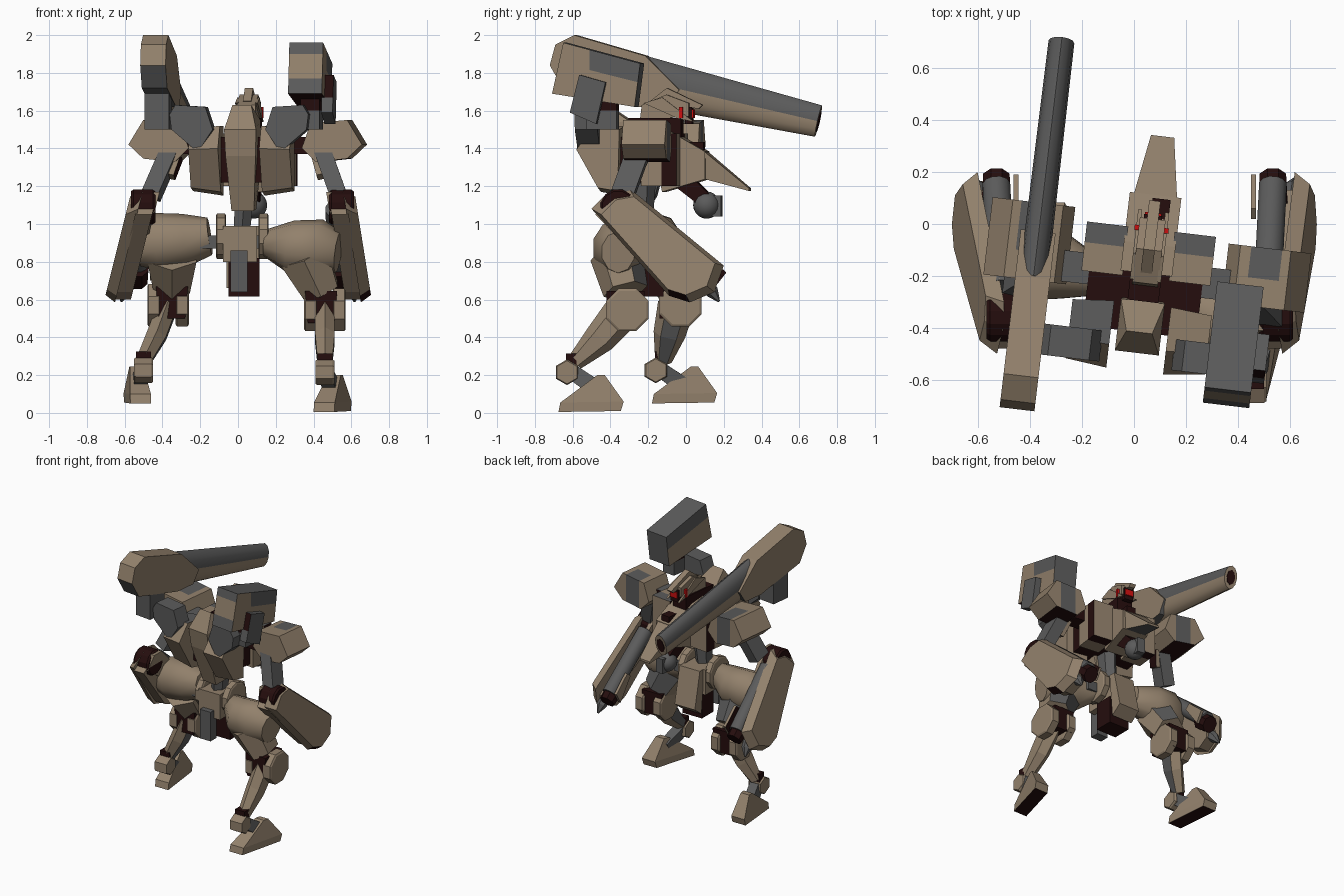
import bpy, bmesh, math
from mathutils import Vector, Matrix

if "Cube" in bpy.data.objects:
    bpy.data.objects.remove(bpy.data.objects["Cube"])

TAN, GRAY, DARK, RED = range(4)
MATS = []
for label, col in (("tan_armor", (0.29, 0.22, 0.15)), ("gray_metal", (0.105, 0.105, 0.105)),
                   ("dark_red_frame", (0.018, 0.004, 0.004)), ("red_eye", (0.6, 0.005, 0.005))):
    m = bpy.data.materials.new(label)
    m.diffuse_color = (*col, 1)
    m.use_nodes = True
    m.node_tree.nodes["Principled BSDF"].inputs["Base Color"].default_value = m.diffuse_color
    MATS.append(m)

WORLD = Matrix.Identity(4)
BODY = Matrix.Translation((0.07, 0, 0)) @ Matrix.Rotation(math.radians(-6.8), 4, 'Z')  # twisted torso


def finish(name, bm, mat, frame, cuts=(), rule=None, smooth=False):
    bmesh.ops.recalc_face_normals(bm, faces=bm.faces)
    for co, no in cuts:
        bmesh.ops.bisect_plane(bm, geom=bm.verts[:] + bm.edges[:] + bm.faces[:], plane_co=co, plane_no=no)
    bm.normal_update()
    for f in bm.faces:
        f.material_index = rule(f.calc_center_median(), f.normal) if rule else mat
    bm.transform(frame)
    me = bpy.data.meshes.new(name)
    bm.to_mesh(me)
    bm.free()
    for m in MATS:
        me.materials.append(m)
    ob = bpy.data.objects.new(name, me)
    bpy.context.collection.objects.link(ob)
    if smooth:
        bpy.ops.object.select_all(action='DESELECT')
        ob.select_set(True)
        bpy.context.view_layer.objects.active = ob
        bpy.ops.object.shade_smooth_by_angle(angle=math.radians(50))
    return ob


def hull(name, mat, pts, frame=WORLD, **kw):
    bm = bmesh.new()
    for p in pts:
        bm.verts.new(p)
    out = bmesh.ops.convex_hull(bm, input=bm.verts[:])
    junk = {v for v in out["geom_interior"] + out["geom_unused"] if isinstance(v, bmesh.types.BMVert)}
    bmesh.ops.delete(bm, geom=list(junk), context='VERTS')
    bmesh.ops.dissolve_limit(bm, angle_limit=0.03, verts=bm.verts[:], edges=bm.edges[:])
    return finish(name, bm, mat, frame, **kw)


def slab(name, mat, prof, lo, hi, frame=WORLD, axis='x', lo_s=1, hi_s=1, shear=0, **kw):
    """Convex profile extruded along an axis; ends may shrink, x may lean with height."""
    ca, cb = (sum(p[i] for p in prof) / len(prof) for i in (0, 1))
    pts = []
    for t, s in ((lo, lo_s), (hi, hi_s)):
        for a, b in prof:
            a, b = ca + (a - ca) * s, cb + (b - cb) * s
            pts.append((t + shear * (1.15 - b), a, b) if axis == 'x' else (a, t, b))
    return hull(name, mat, pts, frame, **kw)


def box(name, mat, x, y, z, frame=WORLD, **kw):
    return hull(name, mat, [(a, b, c) for a in x for b in y for c in z], frame, **kw)


def loft(name, mat, stations, n=4, frame=WORLD, turn=None, **kw):
    """Rings of n sides at (point, half width, half height), joined in order."""
    d = (Vector(stations[-1][0]) - Vector(stations[0][0])).normalized()
    ref = Vector((0, 1, 0)) if abs(d.x) > 0.8 else Vector((1, 0, 0))
    side = (ref - d * d.dot(ref)).normalized()
    up = side.cross(d)
    k = math.sqrt(2) if n == 4 else 1
    turn = math.pi / n if turn is None else turn
    bm = bmesh.new()
    rings = []
    for p, w, h in stations:
        angs = [turn + 2 * math.pi * i / n for i in range(n)]
        rings.append([bm.verts.new(Vector(p) + side * (w * k * math.cos(a)) + up * (h * k * math.sin(a))) for a in angs])
    for r, q in zip(rings, rings[1:]):
        for i in range(n):
            bm.faces.new((r[i], r[(i + 1) % n], q[(i + 1) % n], q[i]))
    bm.faces.new(rings[0])
    bm.faces.new(rings[-1])
    return finish(name, bm, mat, frame, **kw)


def disc(name, mat, c, r, half, n=8, frame=WORLD):
    c, o = Vector(c), Vector((half, 0, 0))
    return loft(name, mat, [(c - o, r * .9, r * .9), (c - o * .8, r, r), (c + o * .8, r, r), (c + o, r * .9, r * .9)], n, frame)


# Shoulder cannon
loft("cannon_barrel", GRAY, [((-.43, -.28, 1.76), .055, .13), ((-.43, .655, 1.545), .05, .085)], 12, BODY, turn=0,
     rule=lambda c, n: GRAY if n.z > -.05 or n.y < -.8 else TAN, smooth=True)
loft("cannon_bore", DARK, [((-.43, .65, 1.545), .033, .055), ((-.43, .659, 1.543), .033, .055)], 8, BODY, turn=0)
slab("cannon_housing", TAN, [(-.77, 1.84), (-.74, 1.95), (-.64, 2.0), (-.26, 1.89), (-.08, 1.71), (-.14, 1.62),
     (-.3, 1.62), (-.7, 1.72)], -.5, -.365, BODY, rule=lambda c, n: GRAY if n.z < -.45 else TAN)
box("cannon_bracket", GRAY, (-.5, -.37), (-.58, -.43), (1.5, 1.76), BODY)

# Missile pod on the other shoulder
slab("missile_pod", TAN, [(-.66, 1.69), (-.6, 1.96), (-.19, 1.85), (-.22, 1.62)], .275, .455, BODY,
     cuts=[((0, -.4, 1.8), (0, .25, 1)), ((0, -.46, 0), (0, 1, 0)), ((0, 0, 1.77), (0, 0, 1)), ((0, 0, 1.9), (0, 0, 1))],
     rule=lambda c, n: DARK if n.z < -.7 else GRAY if n.z > .5 or n.y > .7
     or (n.y < -.7 and not 1.77 < c.z < 1.9) or (abs(n.x) > .7 and c.z + .25 * (c.y + .4) > 1.8
                                                 and (c.y > -.46 or n.x < 0)) else TAN)
slab("pod_side_plate", GRAY, [(-.56, 1.59), (-.51, 1.79), (-.37, 1.75), (-.42, 1.53)], .44, .5, BODY,
     cuts=[((0, 0, 1.67), (0, 0, 1))], rule=lambda c, n: DARK if n.y < -.7 and c.z > 1.67 else GRAY)
box("pod_mount", GRAY, (.32, .42), (-.48, -.32), (1.5, 1.7), BODY, cuts=[((0, 0, 1.6), (0, 0, 1))],
    rule=lambda c, n: DARK if c.z > 1.6 else GRAY)

# Torso
box("torso_core", DARK, (-.22, .22), (-.42, -.04), (1.22, 1.46), BODY)
hull("spine_armor", TAN, [(u * w, v, z) for u in (-1, 1) for w, v, z in ((.05, -.42, 1.63), (.085, -.5, 1.5),
     (.085, -.3, 1.55), (.085, -.3, 1.3), (.08, -.48, 1.36), (.06, -.38, 1.07), (.06, -.27, 1.08))], BODY,
     rule=lambda c, n: GRAY if n.z < -.6 else TAN)
slab("chest_beak", TAN, [(-.2, 1.52), (-.08, 1.5), (.12, 1.385), (.12, 1.23), (-.12, 1.16)], -.1, .1, BODY, lo_s=.95, hi_s=.95)
hull("beak_tip", TAN, [(u * w, v, z) for u in (-1, 1) for w, v, z in
     ((.1, -.1, 1.46), (.085, .1, 1.39), (.08, .1, 1.24), (.045, .34, 1.19), (.045, .34, 1.175))], BODY,
     rule=lambda c, n: GRAY if n.z < -.5 else TAN)
box("neck_opening", DARK, (-.01, .06), (-.02, .1), (1.38, 1.435), BODY)
box("collar", DARK, (-.06, .06), (-.3, -.02), (1.4, 1.56), BODY)

# Head with crest, cheek fins, side eyes and visor
slab("head", TAN, [(-.24, 1.55), (-.23, 1.63), (-.1, 1.685), (.02, 1.64), (.02, 1.57)], -.05, .05, BODY)
slab("head_crest", TAN, [(-.19, 1.65), (-.1, 1.72), (.09, 1.63), (.07, 1.61)], -.022, .022, BODY)
box("face", DARK, (-.035, .035), (0, .035), (1.53, 1.62), BODY)
box("visor", RED, (-.032, .032), (.03, .043), (1.56, 1.605), BODY)
for s in (-1, 1):
    slab("cheek_fin", TAN, [(-.22, 1.64), (-.12, 1.67), (.05, 1.54), (-.04, 1.56)], s * .045, s * .06, BODY)
    box("eye", RED, (s * .03, s * .066), (-.03, -.01), (1.56, 1.62), BODY)

# Mirrored torso and upper arm parts
for s, side in ((-1, "left"), (1, "right")):
    slab(side + "_back_flank", TAN, [(-.48, 1.52), (-.57, 1.4), (-.44, 1.17), (-.32, 1.15), (-.31, 1.52)],
         s * .11, s * .27, BODY, hi_s=.88, rule=lambda c, n: GRAY if n.z > .8 and s < 0 else TAN)
    box(side + "_chest_vent", TAN, (s * .09, s * .25), (-.21, -.02), (1.2, 1.48), BODY,
        cuts=[((0, -.1, 0), (0, 1, 0))], rule=lambda c, n: (GRAY if n.z > .5 else DARK) if c.y > -.1 and n.y < .5 else TAN)
    slab(side + "_back_strut", GRAY, [(s * .37, 1.58), (s * .34, 1.63), (s * .18, 1.62), (s * .14, 1.5), (s * .22, 1.38),
         (s * .36, 1.5)], -.55, -.43, BODY, axis='y')
    box(side + "_shoulder_axle", GRAY, (s * .15, s * .4), (-.26, -.14), (1.37, 1.46), BODY,
        rule=lambda c, n: GRAY if n.z > .5 else DARK)
    slab(side + "_shoulder_pad", TAN, [(s * .34, 1.54), (s * .55, 1.56), (s * .635, 1.42), (s * .55, 1.34),
         (s * .37, 1.32), (s * .29, 1.4)], -.27, -.04 if s > 0 else .03, BODY, axis='y', lo_s=.93, hi_s=.93,
         cuts=[((0, -.16, 0), (0, 1, 0)), ((s * .39, 0, 0), (1, 0, 0)), ((s * .51, 0, 0), (1, 0, 0))],
         rule=lambda c, n: DARK if n.z < -.9 else GRAY if c.y > -.16 and .39 < abs(c.x) < .51 and n.z > -.3 else TAN)
    loft(side + "_upper_arm", GRAY, [((s * .4, -.2, 1.4), .045, .06), ((s * .5, -.28, 1.15), .045, .06)], 4, BODY)
    loft(side + "_arm_guard", TAN, [((s * .37, -.2, 1.36), .025, .05), ((s * .4, -.24, 1.25), .02, .04)], 4, BODY,
         rule=lambda c, n: DARK if n.x * c.x < 0 else TAN)

    # Shield-like forearm, leaning outward towards the wrist, with a gun along its inner edge
    k, x0 = (.16, .47) if s > 0 else (.25, .42)
    X = lambda off, z: s * (x0 + off + k * (1.15 - z))
    disc(side + "_elbow", DARK, (X(.07, 1.1), -.36, 1.09), .095, .065, 12)
    arm = dict(shear=s * k)
    slab(side + "_forearm", TAN, [(-.4, 1.13), (-.33, 1.12), (.13, .71), (.11, .64), (.02, .6), (-.08, .64), (-.48, 1.05)],
         s * (x0 + .01), s * (x0 + .1), **arm)
    slab(side + "_outer_shield", TAN, [(-.41, 1.17), (-.3, 1.19), (.2, .78), (.15, .64), (.02, .585), (-.09, .62), (-.5, 1.08)],
         s * (x0 + .09), s * (x0 + .15), hi_s=.86,
         rule=lambda c, n: DARK if c.z < .72 and abs(n.x) < .5 and n.y > -.3 else TAN, **arm)
    slab(side + "_inner_shield", TAN, [(-.41, 1.17), (-.32, 1.17), (-.05, .93), (-.1, .83), (-.45, 1.06)],
         s * x0, s * (x0 + .03), **arm)
    gx = .535 if s > 0 else .53
    loft(side + "_gun_tube", GRAY, [((s * (gx - .02), -.25, 1.08), .055, .055), ((s * gx, .15, .75), .055, .055)], 12, smooth=True)
    loft(side + "_wrist", DARK, [((s * gx, .09, .77), .06, .065), ((s * gx, .18, .7), .055, .06)], 8)
    slab(side + "_muzzle_plate", TAN, [(.02, .86), (.06, .89), (.19, .78), (.14, .7)], s * (gx - .085), s * (gx - .065),
         rule=lambda c, n: DARK if n.x * s > .5 else TAN)
    loft(side + "_wrist_spike", GRAY, [((X(.06, .7), .08, .7), .035, .04), ((X(.06, .65), .14, .64), .035, .035),
         ((X(.06, .6), .175, .59), .006, .006)], 6)

# Belly sensor
loft("sensor_stalk", DARK, [((0, -.05, 1.26), .05, .05), ((0, .1, 1.13), .04, .04)], 4, BODY)
bm = bmesh.new()
bmesh.ops.create_uvsphere(bm, u_segments=16, v_segments=10, radius=.072)
bm.transform(Matrix.Translation((0, .11, 1.1)))
finish("sensor_ball", bm, GRAY, BODY, smooth=True)
box("sensor_box", GRAY, (-.03, .03), (.12, .19), (1.04, 1.15), BODY)

# Waist and pelvis
loft("waist", GRAY, [((.02, -.25, .96), .05, .07), ((.04, -.25, 1.22), .06, .09)], 6)
box("pelvis", TAN, (-.08, .1), (-.36, -.12), (.8, .99))
box("hip_axle", GRAY, (-.2, .24), (-.27, -.2), (.87, .94))
for x in (-.09, .135):
    disc("hip_disc", TAN, (x, -.24, .935), .12, .027, 10)
box("rear_skirt", GRAY, (-.04, .05), (-.4, -.33), (.64, .86))
box("crotch_frame", DARK, (-.05, .115), (-.26, -.12), (.615, .82))
slab("front_skirt", TAN, [(-.13, .99), (-.08, .99), (-.02, .72), (-.1, .66)], -.06, .11)

# Legs: knee and ankle positions, foot height and heel, heel and toe x, hip y, thigh rise and hip size
LEGS = (("left", -1, (-.37, -.03, .57), (-.5, -.16, .225), .05, -.18, (-.515, -.55), -.2, .035, .1),
        ("right", 1, (.46, -.31, .545), (.46, -.63, .215), .005, -.675, (.455, .545), -.28, 0, .075))
for side, s, K, A, fz, fy, (hx, tx), hy, up, hip in LEGS:
    kx, ky, kz = K
    ax, ay, az = A
    my = -.36 if s > 0 else -.16
    loft(side + "_thigh", TAN, [((s * .15, hy, .9 + up), .08, hip), ((s * .28, my, .88 + up), .135, .14),
         ((s * .43, my, .87 + up), .14, .155), ((s * .53, my, .85 + up), .09, .11)], 10, smooth=True)
    loft(side + "_lower_thigh", TAN, [((s * .35, my - .01, .84), .15, .14), ((kx - s * .02, ky - .01, kz + .1), .11, .12)], 6,
         rule=lambda c, n: GRAY if n.y > .7 else TAN)
    loft(side + "_knee_frame", DARK, [((kx - .02 * s, ky - .01, kz + .1), .085, .1), ((kx - .02 * s, ky - .01, kz - .07), .07, .1)], 4)
    for o in (-.075, .075):
        disc(side + "_knee_disc", TAN, (kx + s * o, ky, kz), .122, .035, 8)
    loft(side + "_shin", TAN, [((kx, ky - .02, kz), .06, .1),
         ((kx * .55 + ax * .45, ky * .55 + ay * .45, kz * .55 + az * .45), .06, .085),
         ((ax, ay + .04, az + .05), .045, .045)], 6, rule=lambda c, n: GRAY if n.x * s < -.8 else TAN)
    box(side + "_shin_joint", DARK, (ax - .04, ax + .04), (ay - .005, ay + .05), (az + .03, az + .1))
    disc(side + "_ankle", TAN, A, .068, .05, 6)
    mx = (hx + tx) / 2
    loft(side + "_ankle_strut", GRAY, [((ax, ay + .03, az), .035, .04), ((mx, ay + .16, az - .09), .035, .045)], 4)
    # Foot turned slightly outward
    foot = [(0, 0), (.01, .05), (.205, .195), (.245, .195), (.345, .055), (.33, .005)]
    hull(side + "_foot", TAN, [(hx + (tx - hx) * y / .34 + u * (.055 if z < .1 else .035), fy + y, fz + z)
         for u in (-1, 1) for y, z in foot], rule=lambda c, n: DARK if n.z < -.8 else TAN)
